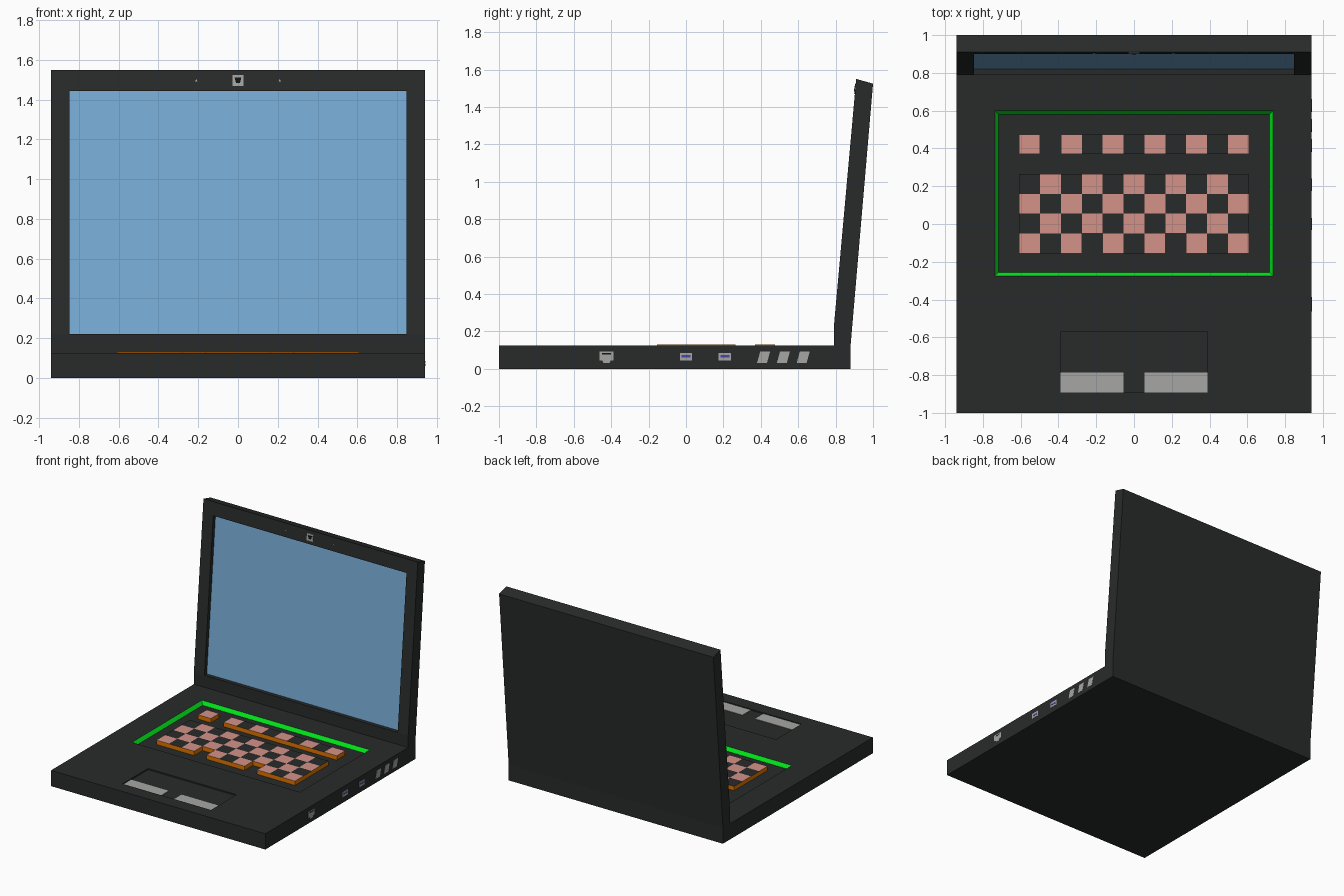
import bpy, bmesh
from mathutils import Vector

if "Cube" in bpy.data.objects:
    bpy.data.objects.remove(bpy.data.objects["Cube"])


def material(name, r, g, b):
    m = bpy.data.materials.new(name)
    m.diffuse_color = (r, g, b, 1)
    m.use_nodes = True
    m.node_tree.nodes["Principled BSDF"].inputs["Base Color"].default_value = m.diffuse_color
    return m


DARK = material("dark_shell", 0.022, 0.024, 0.024)
BLACK = material("black_slot", 0.006, 0.006, 0.006)
BLUE = material("screen_blue", 0.19, 0.42, 0.68)
GREEN = material("green_glow", 0.0, 0.8, 0.01)
PINK = material("pink_key", 0.65, 0.29, 0.25)
ORANGE = material("orange_glow", 0.75, 0.18, 0.0)
GREY = material("light_grey", 0.38, 0.38, 0.37)
USB = material("usb_blue", 0.06, 0.06, 0.45)


def finish(name, bm, mats):
    bmesh.ops.remove_doubles(bm, verts=bm.verts, dist=1e-5)
    bmesh.ops.recalc_face_normals(bm, faces=bm.faces)
    me = bpy.data.meshes.new(name)
    bm.to_mesh(me)
    bm.free()
    for m in mats:
        me.materials.append(m)
    ob = bpy.data.objects.new(name, me)
    bpy.context.collection.objects.link(ob)
    return ob


# Depth of the lid's leaning front face at a height
def lid_front(z):
    return 0.79 + (z - 0.22) * 0.0895


# Ways to place a 2D outline (u, v) with extrusion t
def on_top(u, v, t): return (u, v, t)
def on_side(u, v, t): return (t, u, v)
def on_lid(u, v, t): return (u, lid_front(v) - t, v)


def prism(name, pts, place, a, b, mats, grow=0.0):
    """Extrude an outline from a to b; grow widens a rectangle at the b end."""
    bm = bmesh.new()
    cu = sum(p[0] for p in pts) / len(pts)
    cv = sum(p[1] for p in pts) / len(pts)
    sign = lambda d: (d > 0) - (d < 0)
    lo = [bm.verts.new(place(u, v, a)) for u, v in pts]
    hi = [bm.verts.new(place(u + grow * sign(u - cu), v + grow * sign(v - cv), b))
          for u, v in pts]
    bm.faces.new(lo)
    bm.faces.new(hi)
    n = len(pts)
    for i in range(n):
        bm.faces.new((lo[i], lo[(i + 1) % n], hi[(i + 1) % n], hi[i]))
    return finish(name, bm, mats)


def rect(x0, x1, y0, y1):
    return [(x0, y0), (x1, y0), (x1, y1), (x0, y1)]


def carve(ob, cutters):
    for c in cutters:
        c.hide_render = True
        mod = ob.modifiers.new("recess", 'BOOLEAN')
        mod.operation = 'DIFFERENCE'
        mod.solver = 'EXACT'
        mod.object = c
    deps = bpy.context.evaluated_depsgraph_get()
    me = bpy.data.meshes.new_from_object(ob.evaluated_get(deps))
    ob.modifiers.clear()
    ob.data = me
    for c in cutters:
        bpy.data.objects.remove(c)


TOP, FLOOR, KEY_TOP = 0.125, 0.097, 0.131

# Base with a green-walled keyboard well and a shallow touchpad
slots = [DARK, GREEN]
base = prism("base", rect(-0.94, 0.94, -1.0, 0.88), on_top, 0, TOP, slots)
well = prism("keyboard_cutter", rect(-0.717, 0.717, -0.256, 0.58), on_top,
             FLOOR, FLOOR + 2 * (TOP - FLOOR), slots, grow=0.04)
for f in well.data.polygons:
    f.material_index = int(abs(f.normal.z) < 0.9)
pad = prism("touchpad_cutter", rect(-0.388, 0.388, -0.893, -0.573), on_top,
            0.115, 0.2, slots)
carve(base, [well, pad])

# Touchpad buttons
for side, x in (("left", -0.388), ("right", 0.056)):
    prism(side + "_touchpad_button", rect(x, x + 0.332, -0.893, -0.787), on_top,
          0.110, 0.118, [GREY])

# Leaning lid with a recessed screen
slots = [DARK, BLUE]
lid = prism("lid", [(0.79, TOP), (0.88, TOP), (1.0, 1.525), (0.91, 1.55), (0.79, 0.22)],
            on_side, -0.94, 0.94, slots)
d = 0.03
cut = prism("screen_cutter", [(lid_front(0.22) + d, 0.22), (lid_front(1.443) + d, 1.443),
                              (0.6, 1.443), (0.6, 0.22)], on_side, -0.848, 0.848, slots)
for f in cut.data.polygons:
    f.material_index = int(f.normal.y > 0.9)
carve(lid, [cut])

# Camera and microphones in the top bezel
prism("camera_frame", rect(-0.028, 0.028, 1.47, 1.525), on_lid, -0.01, 0.003, [GREY])
prism("camera_lens", [(-0.01, 1.484), (0.01, 1.484), (0.017, 1.511), (-0.017, 1.511)],
      on_lid, -0.01, 0.005, [BLACK])
for side, x in (("left", -0.21), ("right", 0.21)):
    prism(side + "_microphone", [(x - 0.006, 1.492), (x + 0.006, 1.492), (x, 1.504)],
          on_lid, -0.01, 0.003, [GREY])


# Keys: joined cells with a checkered top and glowing outer sides
def key_block(name, cells, y0):
    bm = bmesh.new()
    w, h = 1.216 / 11, 0.105
    steps = [(0, -1), (1, 0), (0, 1), (-1, 0)]
    for c, r in cells:
        x, y = -0.608 + c * w, y0 + r * h
        pts = rect(x, x + w, y, y + h)
        top = [bm.verts.new((*p, KEY_TOP)) for p in pts]
        low = [bm.verts.new((*p, FLOOR - 0.002)) for p in pts]
        bm.faces.new(top).material_index = (c + r) % 2
        bm.faces.new(low)
        for i, (dc, dr) in enumerate(steps):
            if (c + dc, r + dr) not in cells:
                j = (i + 1) % 4
                bm.faces.new((low[i], low[j], top[j], top[i])).material_index = 2
    return finish(name, bm, [PINK, DARK, ORANGE])


main = {(c, r) for c in range(11) for r in range(4)} - {(3, 0), (7, 0)}
key_block("main_keys", main, -0.155)
key_block("function_keys", {(c, 0) for c in range(11) if c != 1}, 0.37)

# Ports on the right side
X = 0.94
prism("network_port", [(-0.463, 0.092), (-0.463, 0.045), (-0.448, 0.045), (-0.44, 0.03),
                       (-0.41, 0.03), (-0.402, 0.045), (-0.387, 0.045), (-0.387, 0.092)],
      on_side, X - 0.01, X + 0.002, [GREY])
prism("network_port_slot", rect(-0.449, -0.401, 0.077, 0.084), on_side,
      X - 0.01, X + 0.003, [BLACK])
for i, y in enumerate((0.0, 0.208)):
    prism(f"usb_port_{i + 1}", rect(y - 0.033, y + 0.033, 0.045, 0.086), on_side,
          X - 0.01, X + 0.002, [GREY])
    prism(f"usb_tongue_{i + 1}", rect(y - 0.024, y + 0.024, 0.06, 0.073), on_side,
          X - 0.01, X + 0.003, [USB])
for i in range(3):
    y = 0.415 + i * 0.106
    prism(f"side_vent_{i + 1}", [(y - 0.035, 0.032), (y + 0.018, 0.032),
                                 (y + 0.035, 0.094), (y - 0.018, 0.094)],
          on_side, X - 0.01, X + 0.002, [GREY])
